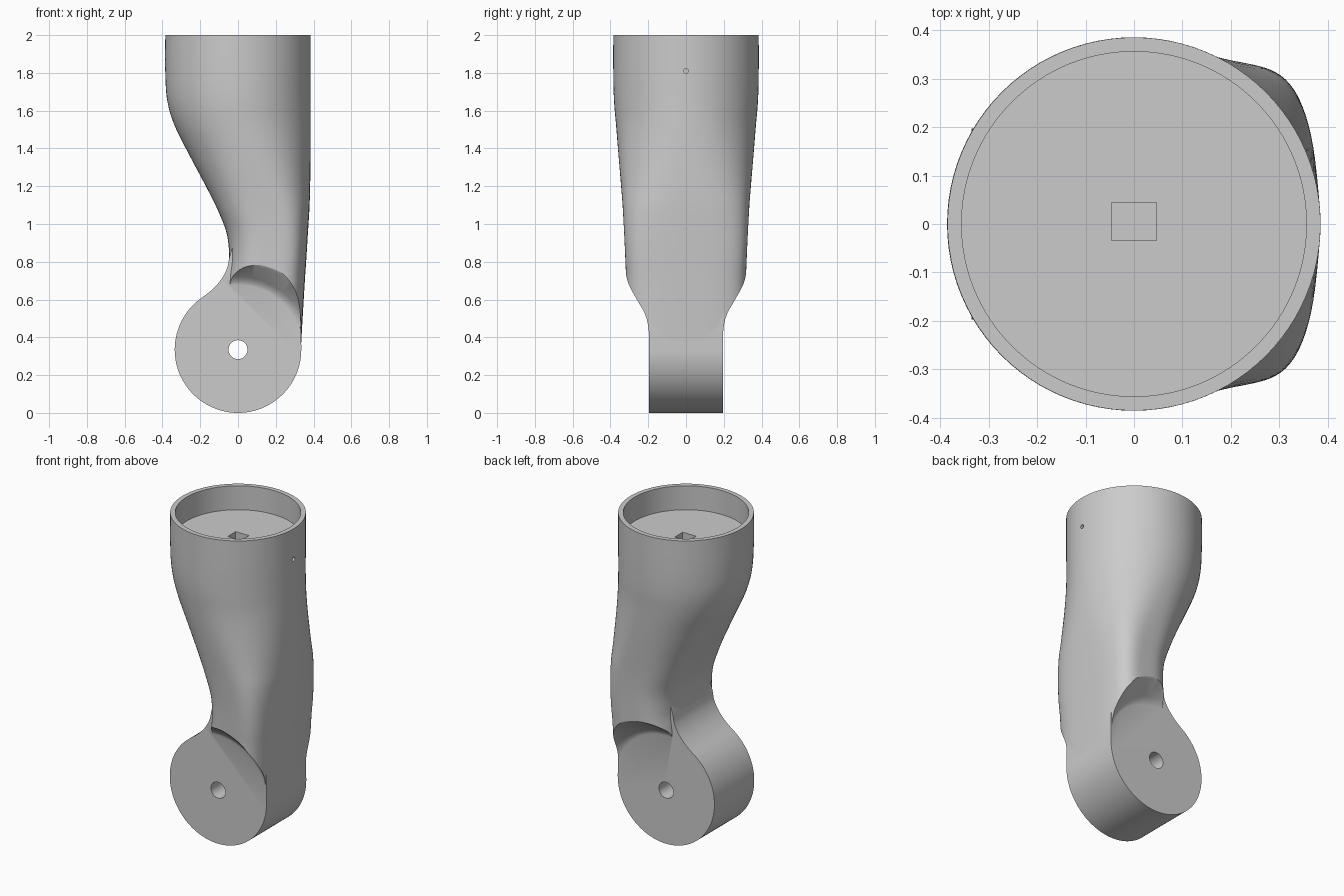
import bpy, bmesh, math
from mathutils import Matrix, Vector

default = bpy.data.objects.get("Cube")
if default:
    bpy.data.objects.remove(default, do_unlink=True)

grey = bpy.data.materials.new("plain grey")
grey.use_nodes = True
colour = (0.6, 0.6, 0.6, 1)
grey.diffuse_color = colour
grey.node_tree.nodes["Principled BSDF"].inputs["Base Color"].default_value = colour

AXLE_Z = 0.335
LUG_HALF = 0.197
SEGMENTS = 96


def make_object(name, bm):
    bmesh.ops.recalc_face_normals(bm, faces=bm.faces)
    mesh = bpy.data.meshes.new(name)
    bm.to_mesh(mesh)
    bm.free()
    mesh.materials.append(grey)
    obj = bpy.data.objects.new(name, mesh)
    bpy.context.collection.objects.link(obj)
    return obj


def loft(name, rings):
    """Skin a stack of closed rings and cap both ends."""
    bm = bmesh.new()
    loops = [[bm.verts.new(p) for p in ring] for ring in rings]
    for low, high in zip(loops, loops[1:]):
        for i in range(len(low)):
            j = (i + 1) % len(low)
            bm.faces.new((low[i], low[j], high[j], high[i]))
    bm.faces.new(loops[0])
    bm.faces.new(loops[-1])
    return make_object(name, bm)


def cylinder(name, radius, length, centre, axis="Z", segments=SEGMENTS):
    turn = Matrix() if axis == "Z" else Matrix.Rotation(math.pi / 2, 4, axis)
    bm = bmesh.new()
    bmesh.ops.create_cone(bm, cap_ends=True, segments=segments, radius1=radius,
                          radius2=radius, depth=length,
                          matrix=Matrix.Translation(centre) @ turn)
    return make_object(name, bm)


def combine(target, tool, operation):
    """Apply a boolean and discard the helper."""
    tool.hide_render = True
    mod = target.modifiers.new(operation, "BOOLEAN")
    mod.operation = operation
    mod.solver = "EXACT"
    mod.object = tool
    bpy.ops.object.select_all(action="DESELECT")
    bpy.context.view_layer.objects.active = target
    target.select_set(True)
    bpy.ops.object.modifier_apply(modifier=mod.name)
    bpy.data.objects.remove(tool, do_unlink=True)


def smooth_rows(rows, steps):
    """Pass a smooth curve through every column of a table."""
    rows = [Vector(r) for r in rows]
    result = []
    for i in range(len(rows) - 1):
        a, b = rows[i], rows[i + 1]
        before = rows[max(i - 1, 0)]
        after = rows[min(i + 2, len(rows) - 1)]
        slope_a, slope_b = (b - before) / 2, (after - a) / 2
        for s in range(steps):
            t = s / steps
            ease = t * t * (3 - 2 * t)
            result.append(a.lerp(b, ease) + slope_a * (t * (1 - t) ** 2)
                          - slope_b * (t * t * (1 - t)))
    result.append(rows[-1])
    return result


def section(row):
    """Rounded section: circular at the top, squarer towards the neck."""
    z, left, right, half_width, power, skew = row
    middle, half = (left + right) / 2, (right - left) / 2
    ring = []
    for i in range(SEGMENTS):
        angle = math.tau * i / SEGMENTS
        c, s = math.cos(angle), math.sin(angle)
        x = math.copysign(abs(c) ** (2 / power), c)
        y = math.copysign(abs(s) ** (2 / power), s)
        ring.append((middle + half * x, half_width * y * (1 + skew * c), z))
    return ring


# Body: height, left edge, right edge, half width, squareness, skew
body_rows = [
    (2.0, -.385, .385, .385, 2, 0),
    (1.8, -.385, .385, .385, 2, 0),
    (1.65, -.374, .385, .381, 2, 0),
    (1.52, -.335, .385, .37, 2.05, 0),
    (1.36, -.255, .384, .357, 2.2, .02),
    (1.2, -.17, .382, .343, 2.5, .05),
    (1.08, -.11, .378, .333, 2.9, .08),
    (.95, -.06, .37, .325, 3.2, .1),
    (.82, -.047, .362, .319, 3.4, .1),
    (.7, -.06, .354, .315, 3.4, .1),
    (.5, -.06, .342, .315, 3.4, .1),
    (.34, -.06, .333, .315, 3.4, .1),
]
body = loft("arm_link", [section(r) for r in smooth_rows(body_rows, 6)])

# Shoulders: round clearance around the joint, chamfered outwards
clearance = [(.01, .19), (.33, .19), (.343, LUG_HALF), (.355, .201), (.368, .208),
             (.385, .222), (.452, .308), (.468, .319), (.49, .326), (.5, .45)]
for side in (-1, 1):
    rings = []
    for radius, y in clearance:
        rings.append([(radius * math.cos(math.tau * i / SEGMENTS), side * y,
                       AXLE_Z + radius * math.sin(math.tau * i / SEGMENTS))
                      for i in range(SEGMENTS)])
    combine(body, loft("clearance_cutter", rings), "DIFFERENCE")

# Joint lug: disc outline running up into the neck
neck = smooth_rows([(-.2, .604, 0), (-.14, .65, 0), (-.09, .705, 0),
                    (-.058, .765, 0), (-.044, .83, 0), (-.02, .9, 0)], 4)
outline = [(p.x, p.y) for p in neck] + [(.3, .9), (.333, .7)]
start, end = 0, -math.tau + math.atan2(.604 - AXLE_Z, -.2)
for i in range(72):
    angle = start + (end - start) * i / 72
    outline.append((AXLE_Z * math.cos(angle), AXLE_Z * (1 + math.sin(angle))))
lug = loft("joint_lug", [[(x, y, z) for x, z in outline]
                         for y in (-LUG_HALF, LUG_HALF)])
combine(body, lug, "UNION")

# Axle bore, top socket and side pin hole
combine(body, cylinder("axle_cutter", .05, 1, (0, 0, AXLE_Z), "X", 48), "DIFFERENCE")
combine(body, cylinder("socket_cutter", .356, .3, (0, 0, 2)), "DIFFERENCE")
combine(body, cylinder("pin_cutter", .013, .4, (.23, 0, 1.81), "Y", 16), "DIFFERENCE")

# Square cable pocket in the socket floor
bm = bmesh.new()
bmesh.ops.create_cube(bm, size=1, matrix=Matrix.Translation((0, .005, 1.8))
                      @ Matrix.Diagonal((.093, .078, .3, 1)))
combine(body, make_object("pocket_cutter", bm), "DIFFERENCE")

bpy.ops.object.shade_smooth_by_angle(angle=math.radians(28))
